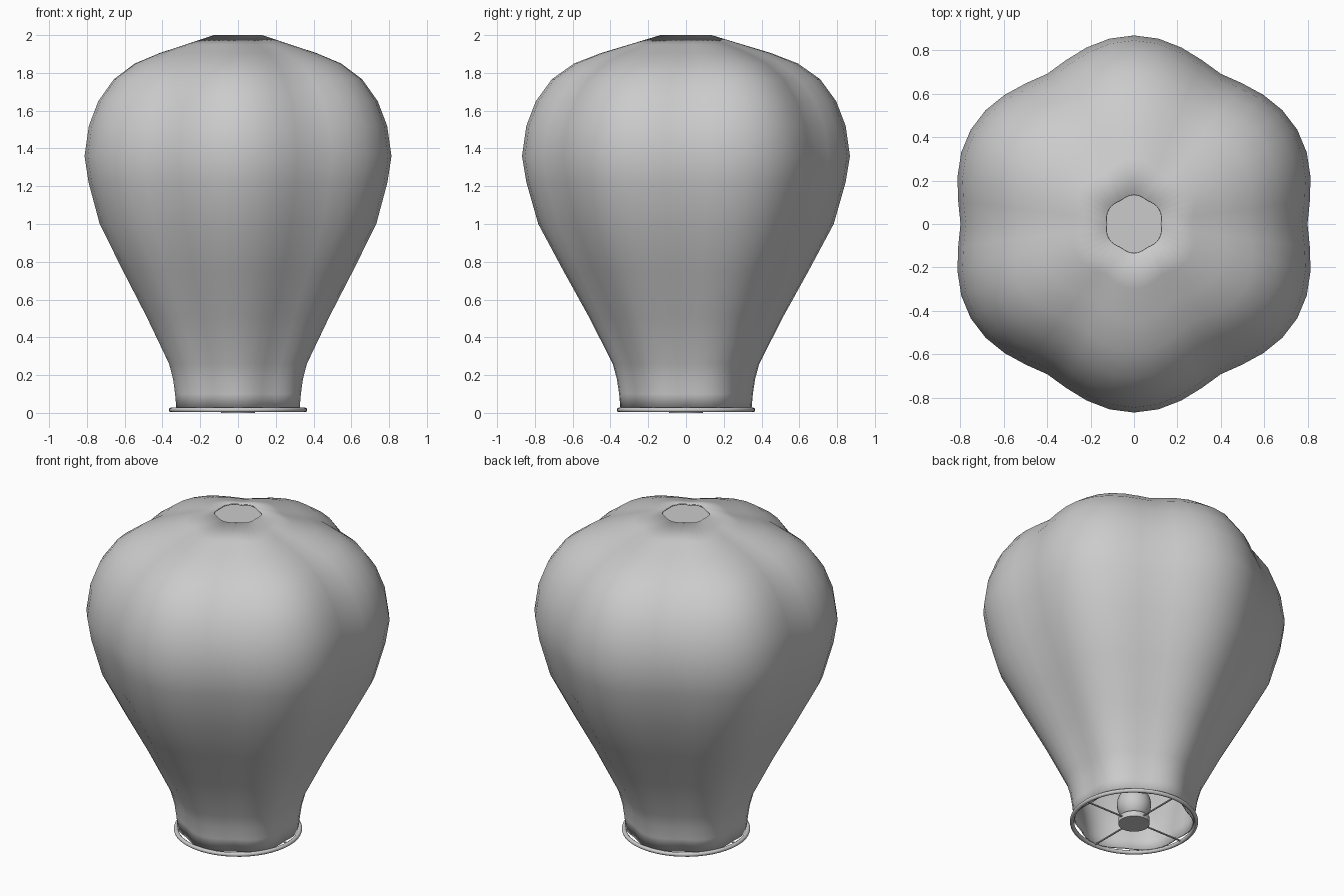
import bpy, bmesh, math

if "Cube" in bpy.data.objects:
    bpy.data.objects.remove(bpy.data.objects["Cube"])

SEG = 48
# height, lobe radius, groove depth (fraction of radius)
PROFILE = [(0.02, .347, .07), (0.10, .354, .07), (0.18, .366, .07), (0.26, .388, .07),
           (0.51, .515, .07), (0.75, .648, .075), (1.00, .782, .08), (1.22, .845, .08),
           (1.36, .868, .08), (1.52, .845, .085), (1.65, .795, .095), (1.767, .710, .11),
           (1.85, .592, .12), (1.905, .450, .12), (1.95, .300, .11), (2.00, .135, .07)]


def lobed_ring(bm, z, r, depth):
    ring = []
    for i in range(SEG):
        t = 2 * math.pi * i / SEG
        k = r * (1 - depth * (1 - abs(math.sin(3 * t)) ** 1.4))
        ring.append(bm.verts.new((k * math.cos(t), k * math.sin(t), z)))
    return ring


def finish(bm, name):
    bmesh.ops.recalc_face_normals(bm, faces=bm.faces)
    me = bpy.data.meshes.new(name)
    bm.to_mesh(me)
    bm.free()
    ob = bpy.data.objects.new(name, me)
    bpy.context.collection.objects.link(ob)
    smooth(ob)
    return ob


def smooth(ob):
    bpy.ops.object.select_all(action='DESELECT')
    ob.select_set(True)
    bpy.context.view_layer.objects.active = ob
    bpy.ops.object.shade_smooth_by_angle(angle=math.radians(40))


# six-lobed paper envelope
bm = bmesh.new()
rings = [lobed_ring(bm, *p) for p in PROFILE]
for a, b in zip(rings, rings[1:]):
    for i in range(SEG):
        j = (i + 1) % SEG
        bm.faces.new((a[i], a[j], b[j], b[i]))
for f in bm.faces:
    f.normal_update()
me = bpy.data.meshes.new("envelope")
bm.to_mesh(me)
bm.free()
env = bpy.data.objects.new("envelope", me)
bpy.context.collection.objects.link(env)
mod = env.modifiers.new("paper", 'SOLIDIFY')
mod.thickness = 0.008
mod.offset = -1
smooth(env)

# recessed cap closing the crown opening
bm = bmesh.new()
bm.faces.new(lobed_ring(bm, 1.965, .22, .09))
finish(bm, "crown_cap")

# wire hoop at the mouth
bpy.ops.mesh.primitive_torus_add(major_radius=.354, minor_radius=.0125, major_segments=48,
                                 minor_segments=10, location=(0, 0, .0155))
hoop = bpy.context.object
hoop.name = "mouth_hoop"
smooth(hoop)

# crossed support wires
for name, rot in (("cross_wire_x", (0, math.pi / 2, 0)), ("cross_wire_y", (math.pi / 2, 0, 0))):
    bpy.ops.mesh.primitive_cylinder_add(vertices=8, radius=.005, depth=.70,
                                        location=(0, 0, .016), rotation=rot)
    bpy.context.object.name = name
    smooth(bpy.context.object)

# burner dish and flame ball
bpy.ops.mesh.primitive_cylinder_add(vertices=32, radius=.09, depth=.035, location=(0, 0, .0175))
bpy.context.object.name = "burner_dish"
smooth(bpy.context.object)
bpy.ops.mesh.primitive_uv_sphere_add(segments=24, ring_count=16, radius=.098, location=(0, 0, .125))
flame = bpy.context.object
flame.name = "flame"
flame.scale.z = 1.1
smooth(flame)
